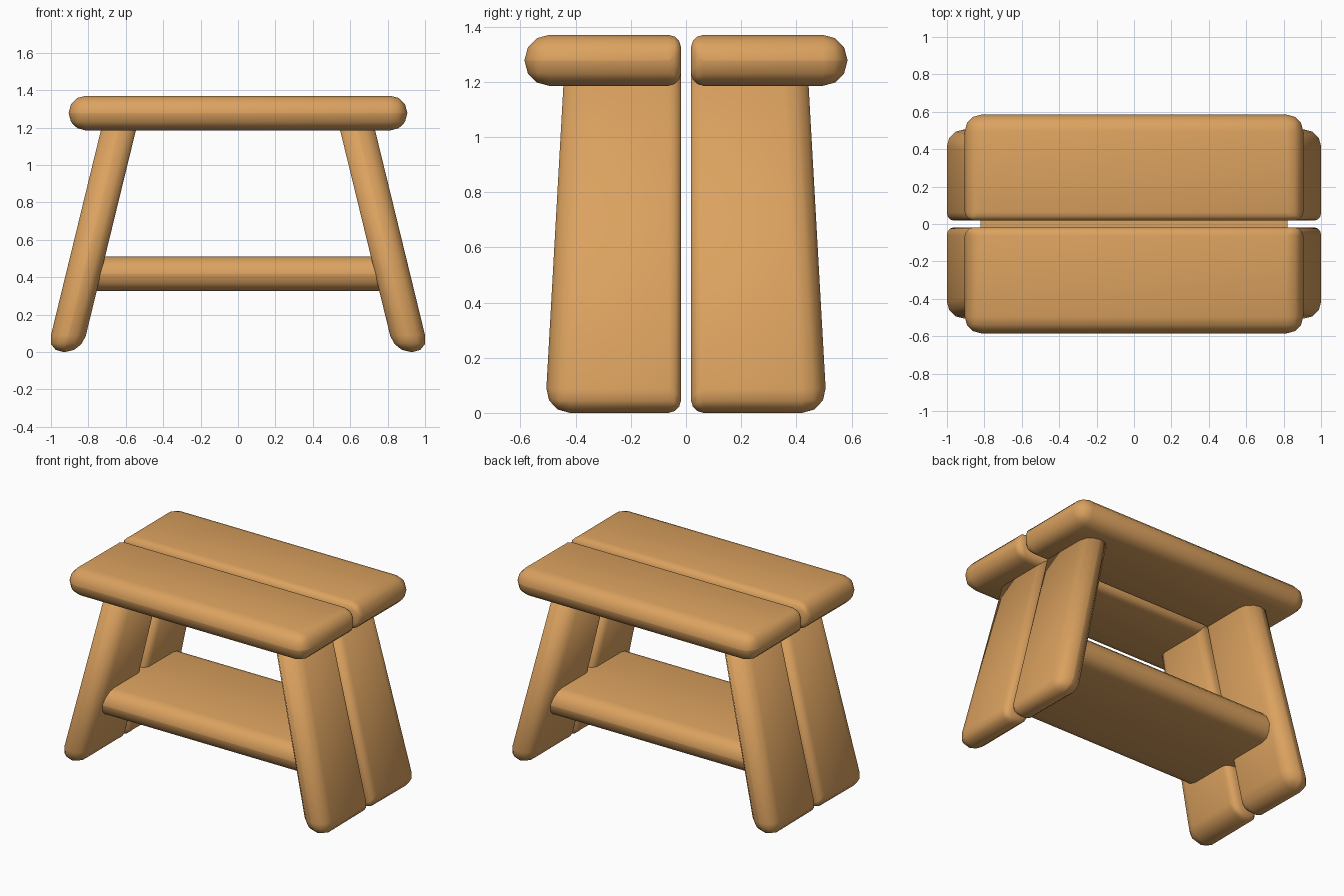
import bpy, bmesh

if "Cube" in bpy.data.objects:
    bpy.data.objects.remove(bpy.data.objects["Cube"])

wood = bpy.data.materials.new("warm wood")
wood.diffuse_color = (0.71, 0.36, 0.115, 1.0)
wood.use_nodes = True
wood.node_tree.nodes["Principled BSDF"].inputs["Base Color"].default_value = wood.diffuse_color


def board(name, bottom, top, weight, mirror=(False, False), open_ends=None):
    """Rounded board from two rectangles (x0, x1, y0, y1, z).
    weight(face_keys) gives the rounding of each edge from its two sides."""
    bm = bmesh.new()
    verts = {}
    for k, (x0, x1, y0, y1, z) in enumerate((bottom, top)):
        for i, x in enumerate((x0, x1)):
            for j, y in enumerate((y0, y1)):
                verts[i, j, k] = bm.verts.new((x, y, z))
    sides = {}
    for axis in range(3):
        for s in (0, 1):
            ring = []
            for a, b in ((0, 0), (1, 0), (1, 1), (0, 1)):
                key = [a, b]
                key.insert(axis, s)
                ring.append(verts[tuple(key)])
            sides[bm.faces.new(ring)] = "xyz"[axis] + "-+"[s]
    bmesh.ops.recalc_face_normals(bm, faces=bm.faces)
    layer = bm.edges.layers.float.new("bevel_weight_edge")
    for e in bm.edges:
        e[layer] = weight({sides[f] for f in e.link_faces})
    if open_ends:
        ends = [f for f, n in sides.items() if n in open_ends]
        bmesh.ops.delete(bm, geom=ends, context='FACES_ONLY')
    for f in bm.faces:
        f.smooth = True
    mesh = bpy.data.meshes.new(name)
    bm.to_mesh(mesh)
    bm.free()
    mesh.materials.append(wood)
    ob = bpy.data.objects.new(name, mesh)
    bpy.context.collection.objects.link(ob)
    bev = ob.modifiers.new("rounding", 'BEVEL')
    bev.limit_method = 'WEIGHT'
    bev.width = 0.09
    bev.segments = 3
    if any(mirror):
        mir = ob.modifiers.new("mirror", 'MIRROR')
        mir.use_axis = (mirror[0], mirror[1], False)
        mir.use_mirror_merge = False
    return ob


# seat: two planks, tighter rounding along the central gap
board("seat_planks",
      (-0.905, 0.905, 0.018, 0.585, 1.185),
      (-0.905, 0.905, 0.018, 0.585, 1.37),
      lambda s: 0.5 if "y-" in s else 1.0, (False, True))

# four splayed legs, tapering towards the seat and ending inside it
board("legs",
      (0.835, 1.022, 0.018, 0.511, 0.0),
      (0.523, 0.71, 0.018, 0.439, 1.28),
      lambda s: 0.0 if "z+" in s else (0.5 if "y-" in s else 1.0), (True, True))

# shelf between the legs: only the long edges are rounded, ends are open
shelf = board("shelf",
              (-0.41, 0.41, -0.82, 0.82, 0.325),
              (-0.41, 0.41, -0.82, 0.82, 0.51),
              lambda s: 0.0, open_ends=None)
bpy.data.objects.remove(shelf)


# shelf as an open sleeve made from a rounded cross-section
def rounded_section(half, z0, z1, r, n):
    import math
    pts = []
    for cy, cz, start in ((half - r, z1 - r, 0), (r - half, z1 - r, 90),
                          (r - half, z0 + r, 180), (half - r, z0 + r, 270)):
        for i in range(n + 1):
            a = math.radians(start + 90 * i / n)
            pts.append((cy + r * math.cos(a), cz + r * math.sin(a)))
    return pts


bm = bmesh.new()
section = rounded_section(0.41, 0.325, 0.51, 0.09, 3)
rings = [[bm.verts.new((x, y, z)) for y, z in section] for x in (-0.82, 0.82)]
for i in range(len(section)):
    j = (i + 1) % len(section)
    f = bm.faces.new((rings[0][i], rings[0][j], rings[1][j], rings[1][i]))
    f.smooth = True
    f.normal_update()
    mid = f.calc_center_median()
    if f.normal.y * mid.y + f.normal.z * (mid.z - 0.4175) < 0:
        f.normal_flip()
mesh = bpy.data.meshes.new("shelf")
bm.to_mesh(mesh)
bm.free()
mesh.materials.append(wood)
bpy.context.collection.objects.link(bpy.data.objects.new("shelf", mesh))
